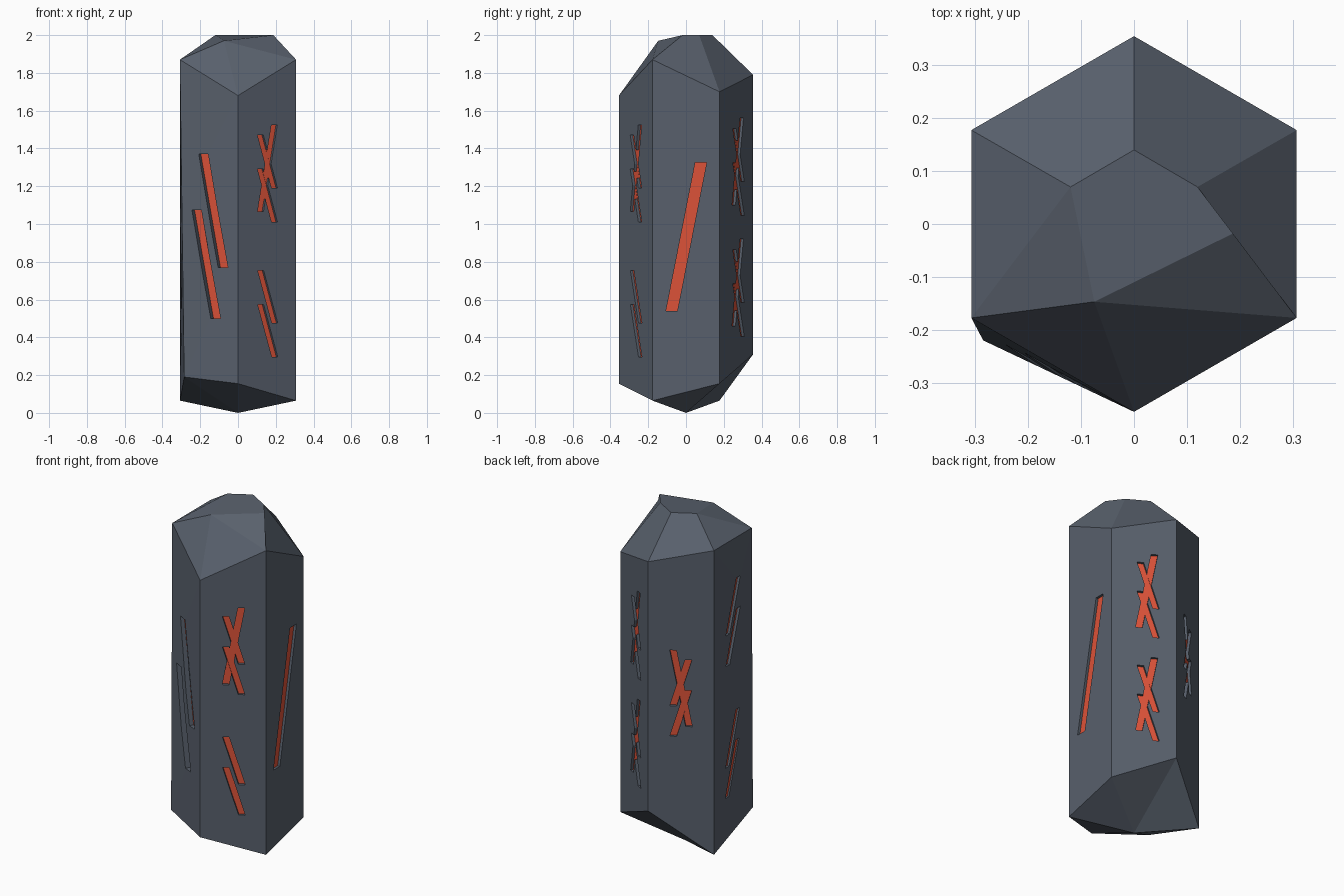
import bpy, bmesh, math
from mathutils import Vector

if "Cube" in bpy.data.objects:
    bpy.data.objects.remove(bpy.data.objects["Cube"])

R = 0.355                              # hexagon corner radius
APOTHEM = R * math.cos(math.pi / 6)


def material(name, rgb):
    m = bpy.data.materials.new(name)
    m.diffuse_color = (*rgb, 1)
    m.use_nodes = True
    m.node_tree.nodes["Principled BSDF"].inputs["Base Color"].default_value = m.diffuse_color
    return m


stone = material("slate stone", (0.098, 0.117, 0.150))
glow = material("ember red", (0.72, 0.085, 0.040))


def add_object(name, bm):
    bmesh.ops.recalc_face_normals(bm, faces=bm.faces)
    me = bpy.data.meshes.new(name)
    bm.to_mesh(me)
    bm.free()
    me.materials.append(stone)
    me.materials.append(glow)
    ob = bpy.data.objects.new(name, me)
    bpy.context.collection.objects.link(ob)
    return ob


# Crystal pillar: corners counter-clockwise from the front one
top_z = [1.68, 1.87, 1.70, 1.79, 1.87, 1.87]
low_z = [0.155, 0.065, 0.155, 0.31, 0.065, 0.19]
corner = [(R * math.cos(math.radians(a)), R * math.sin(math.radians(a)))
          for a in range(-90, 270, 60)]
low_corner = corner[:5] + [(-0.285, -0.22)]      # one corner is knocked askew

bm = bmesh.new()
T = [bm.verts.new((x, y, z)) for (x, y), z in zip(corner, top_z)]
B = [bm.verts.new((x, y, z)) for (x, y), z in zip(low_corner, low_z)]
tip = bm.verts.new((0, 0, 0))
for i in range(6):
    j = (i + 1) % 6
    bm.faces.new((B[i], B[j], T[j], T[i]))       # side
    bm.faces.new((B[j], B[i], tip))              # pointed underside

# Faceted crown
right, back_r, back, back_l, front = [bm.verts.new(p) for p in (
    (0.187, -0.018, 2), (0.12, 0.07, 2), (0, 0.14, 2),
    (-0.12, 0.07, 2), (-0.075, -0.147, 1.97))]
for f in ((T[0], T[1], front), (T[1], right, front),
          (T[1], T[2], back_r, right), (T[2], T[3], back, back_r),
          (T[3], T[4], back_l, back), (T[4], T[5], back_l),
          (T[5], front, back_l), (T[5], T[0], front),
          (front, right, back_r, back, back_l)):
    bm.faces.new(f)
pillar = add_object("crystal_pillar", bm)

# Carved strokes per side: (u_top, z_top, u_bottom, z_bottom), u runs to the right


def pair(u0, z0, u1, z1, step):
    return [(u0, z0, u1, z1), (u0, z0 - step, u1, z1 - step)]


def crossed(z, shift):
    return [(0.045 + shift, z, -0.04 + shift, z - 0.46)] + \
        pair(-0.04 + shift * 1.6, z - 0.055, 0.046 + shift * 1.6, z - 0.335, 0.18)


sides = {
    240: (0.057, [(-0.03, 1.37, 0.09, 0.77), (-0.069, 1.075, 0.047, 0.50)]),
    300: (0.036, crossed(1.525, 0) + pair(-0.039, 0.755, 0.048, 0.475, 0.18)),
    0: (0.06, [(0.079, 1.325, -0.076, 0.54)]),
    60: (0.036, crossed(1.56, 0.013) + crossed(0.92, 0.013)),
    120: (0.036, [(-0.043, 1.27, 0.043, 0.82)]
          + pair(0.04, 1.215, -0.042, 0.94, 0.18)),
    180: (0.036, pair(0.052, 1.628, -0.047, 1.32, 0.182)
          + pair(0.052, 0.845, -0.047, 0.535, 0.182)),
}

bm = bmesh.new()
for angle, (width, strokes) in sides.items():
    a = math.radians(angle)
    n = Vector((math.cos(a), math.sin(a), 0))
    u = Vector((-math.sin(a), math.cos(a), 0))
    h = width / 2
    for k, (u0, z0, u1, z1) in enumerate(strokes):
        depth = 0.015 + 0.0006 * (k % 3)
        outline = [(u0 - h, z0), (u1 - h, z1), (u1 + h, z1), (u0 + h, z0)]
        inner, outer = [[bm.verts.new(n * d + u * s + Vector((0, 0, z)))
                         for s, z in outline]
                        for d in (APOTHEM - depth, APOTHEM + 0.06)]
        bm.faces.new(inner).material_index = 1   # red groove floor
        bm.faces.new(outer)
        for i in range(4):
            j = (i + 1) % 4
            bm.faces.new((inner[i], inner[j], outer[j], outer[i]))
cutter = add_object("stroke_cutter", bm)
cutter.hide_render = True

# Carve the grooves
mod = pillar.modifiers.new("carving", 'BOOLEAN')
mod.operation = 'DIFFERENCE'
mod.solver = 'EXACT'
mod.use_self = True
mod.object = cutter
bpy.context.view_layer.objects.active = pillar
pillar.select_set(True)
bpy.ops.object.modifier_apply(modifier=mod.name)
bpy.data.objects.remove(cutter)
